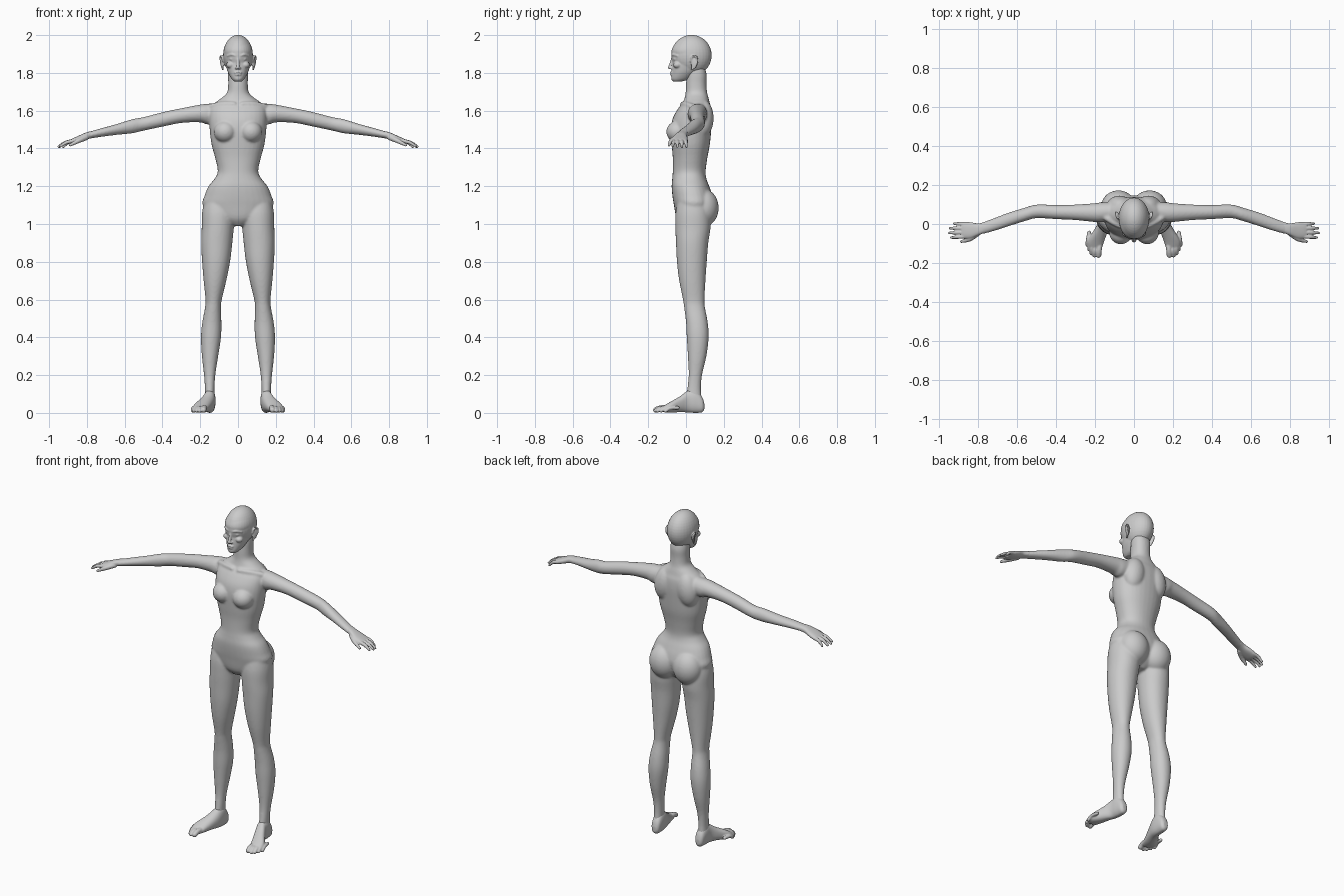
import bpy, bmesh, math
from mathutils import Matrix, Vector

N = 32


def spline(rows, steps=4):
    """Catmull-Rom interpolation through rows of numbers."""
    out = []
    for i in range(len(rows) - 1):
        p0, p1, p2 = rows[max(i - 1, 0)], rows[i], rows[i + 1]
        p3 = rows[min(i + 2, len(rows) - 1)]
        for k in range(steps):
            t = k / steps
            out.append([0.5 * (2 * b + (c - a) * t + (2 * a - 5 * b + 4 * c - d) * t * t
                               + (3 * b - a - 3 * c + d) * t ** 3)
                        for a, b, c, d in zip(p0, p1, p2, p3)])
    return out + [list(rows[-1])]


def skin(bm, rings):
    rings = [[bm.verts.new(p) for p in r] for r in rings]
    for a, b in zip(rings, rings[1:]):
        for i in range(N):
            j = (i + 1) % N
            bm.faces.new((a[i], a[j], b[j], b[i]))
    bm.faces.new(rings[0][::-1])
    bm.faces.new(rings[-1])


def loft(bm, axis, rows, power=2.2):
    """Rows: position on axis, then min/max in the two other axes."""
    rings = []
    for t, a0, a1, b0, b1 in spline(rows):
        ring = []
        for i in range(N):
            ang = 2 * math.pi * i / N
            c, s = math.cos(ang), math.sin(ang)
            a = (a0 + a1) / 2 + (a1 - a0) / 2 * math.copysign(abs(c) ** (2 / power), c)
            b = (b0 + b1) / 2 + (b1 - b0) / 2 * math.copysign(abs(s) ** (2 / power), s)
            ring.append({'x': (t, a, b), 'y': (a, t, b), 'z': (a, b, t)}[axis])
        rings.append(ring)
    skin(bm, rings)


def sym(rows):
    """z, half width, front, back -> loft rows."""
    return [(z, -w, w, f, b) for z, w, f, b in rows]


def ball(bm, centre, radii, rot=(0, 0, 0)):
    m = Matrix.Translation(centre)
    for ang, ax in zip(rot, 'XYZ'):
        m = m @ Matrix.Rotation(ang, 4, ax)
    bmesh.ops.create_uvsphere(bm, u_segments=32, v_segments=20, radius=1,
                              matrix=m @ Matrix.Diagonal((*radii, 1)))


def tube(bm, pts):
    """Round-ended tube through (x, y, z, radius) points."""
    pts = spline(pts, 3)
    rings = []
    for i, p in enumerate(pts):
        d = Vector(pts[min(i + 1, len(pts) - 1)][:3]) - Vector(pts[max(i - 1, 0)][:3])
        q = d.to_track_quat('Z', 'Y')
        rings.append([Vector(p[:3]) + q @ Vector((math.cos(2 * math.pi * k / N) * p[3],
                                                  math.sin(2 * math.pi * k / N) * p[3], 0))
                      for k in range(N)])
    skin(bm, rings)
    for p in (pts[0], pts[-1]):
        ball(bm, p[:3], (p[3],) * 3)


def mirror(bm):
    d = bmesh.ops.duplicate(bm, geom=bm.verts[:] + bm.edges[:] + bm.faces[:])
    for v in d['geom']:
        if isinstance(v, bmesh.types.BMVert):
            v.co.x *= -1


def finish(bm, name, voxel, smooth):
    bmesh.ops.recalc_face_normals(bm, faces=bm.faces[:])
    me = bpy.data.meshes.new(name)
    bm.to_mesh(me)
    bm.free()
    ob = bpy.data.objects.new(name, me)
    bpy.context.collection.objects.link(ob)
    r = ob.modifiers.new('fuse', 'REMESH')
    r.mode = 'VOXEL'
    r.voxel_size = voxel
    r.use_smooth_shade = True
    s = ob.modifiers.new('soften', 'SMOOTH')
    s.factor, s.iterations = 0.5, smooth
    return ob


# Body: arms, legs, bust, shoulder blades and buttocks on one side, mirrored
bm = bmesh.new()
loft(bm, 'x', [(.09, .03, .11, 1.54, 1.64), (.16, .01, .112, 1.527, 1.637),
               (.20, .01, .107, 1.538, 1.632), (.30, .02, .1, 1.535, 1.613),
               (.40, .025, .098, 1.515, 1.592), (.50, .03, .1, 1.494, 1.566),
               (.56, .015, .084, 1.48, 1.555), (.64, -.01, .06, 1.472, 1.53),
               (.72, -.036, .03, 1.462, 1.508), (.79, -.055, .004, 1.451, 1.488)], 2)
loft(bm, 'z', [(1.14, .03, .175, -.04, .11), (1.06, .015, .19, -.055, .13),
               (.98, .022, .192, -.056, .13), (.90, .03, .195, -.053, .118),
               (.80, .042, .19, -.048, .11), (.70, .062, .182, -.036, .103),
               (.60, .086, .172, -.016, .098), (.56, .09, .174, -.01, .1),
               (.48, .088, .189, .0, .115), (.40, .09, .196, .004, .12),
               (.30, .105, .191, .01, .108), (.20, .12, .18, .014, .085),
               (.12, .125, .175, .006, .079), (.05, .124, .178, .0, .085)], 2.1)
ball(bm, (.068, -.044, 1.488), (.06, .06, .058))
ball(bm, (.075, .09, 1.56), (.065, .056, .1), (0, -.15, 0))
ball(bm, (.08, .093, 1.085), (.088, .08, .1))
tube(bm, [(.02, -.02, 1.635, .012), (.08, -.005, 1.635, .014), (.14, .03, 1.622, .016)])
mirror(bm)

# Trunk and neck
loft(bm, 'z', sym([(.99, .035, -.02, .08), (1.03, .13, -.05, .12), (1.10, .187, -.064, .145),
                   (1.15, .177, -.072, .14), (1.20, .156, -.076, .123), (1.24, .124, -.073, .108),
                   (1.28, .107, -.07, .104), (1.35, .121, -.07, .113), (1.42, .14, -.076, .126),
                   (1.50, .15, -.08, .134), (1.56, .153, -.07, .138), (1.61, .15, -.043, .135),
                   (1.64, .125, -.018, .126), (1.665, .09, -.008, .12), (1.695, .058, -.002, .112),
                   (1.74, .052, .0, .108), (1.79, .053, .004, .109), (1.83, .05, .01, .1)]), 2.2)
finish(bm, 'body', .006, 8)

# Head: ears, brows, eyelids, cheeks and nostrils mirrored
bm = bmesh.new()
ball(bm, (.083, .044, 1.853), (.007, .018, .034), (-.15, 0, -.35))
tube(bm, [(.079, .026, 1.862, .005), (.088, .034, 1.888, .005), (.094, .056, 1.884, .005),
          (.092, .06, 1.858, .005), (.085, .046, 1.832, .005), (.08, .032, 1.82, .006)])
tube(bm, [(.014, -.073, 1.891, .005), (.034, -.067, 1.897, .006), (.056, -.044, 1.89, .005)])
ball(bm, (.031, -.055, 1.873), (.015, .013, .008))
ball(bm, (.04, -.045, 1.842), (.022, .023, .018))
ball(bm, (.009, -.079, 1.825), (.007, .009, .006))
mirror(bm)
# Skull, jaw and face
ball(bm, (0, .029, 1.893), (.079, .107, .108))
loft(bm, 'z', sym([(1.755, .02, -.068, -.02), (1.768, .034, -.078, .02), (1.80, .052, -.076, .06),
                   (1.83, .062, -.074, .09), (1.855, .068, -.071, .11), (1.875, .073, -.067, .12),
                   (1.893, .075, -.074, .12), (1.92, .076, -.076, .12), (1.95, .066, -.06, .11),
                   (1.975, .046, -.03, .09)]), 2.1)
# Nose and lips
tube(bm, [(0, -.07, 1.885, .007), (0, -.077, 1.855, .008), (0, -.086, 1.828, .0095)])
ball(bm, (0, -.073, 1.802), (.022, .012, .0055))
ball(bm, (0, -.072, 1.79), (.019, .012, .006))
finish(bm, 'head', .0038, 4)

# Hands: palm, fingers, thumb
bm = bmesh.new()
loft(bm, 'x', [(.765, -.044, .012, 1.458, 1.493), (.80, -.058, .003, 1.448, 1.486),
               (.84, -.074, .009, 1.434, 1.469), (.872, -.075, .01, 1.425, 1.455),
               (.888, -.069, .005, 1.426, 1.447)], 2.4)
for y0, x1, y1, z1 in [(-.064, .945, -.07, 1.412), (-.043, .955, -.046, 1.41),
                       (-.021, .951, -.022, 1.408), (-.001, .93, .002, 1.408)]:
    tube(bm, [(.865, y0, 1.441, .0105), ((.87 + x1) / 2, (y0 + y1) / 2, 1.432, .0095),
              (x1 - .005, y1, z1, .0065)])
tube(bm, [(.805, -.048, 1.458, .015), (.845, -.078, 1.44, .012), (.888, -.09, 1.418, .0075)])
mirror(bm)
finish(bm, 'hands', .0034, 3)

# Feet: heel, arch, toes
bm = bmesh.new()
loft(bm, 'y', [(.097, .136, .16, .018, .05), (.085, .123, .173, .003, .085),
               (.05, .119, .179, .0, .125), (.01, .121, .184, .002, .118),
               (-.03, .132, .205, .004, .089), (-.08, .15, .235, .001, .06),
               (-.11, .16, .238, .003, .043), (-.13, .168, .225, .006, .032)], 2.3)
for x0, x1, y1, r in [(.176, .182, -.16, .0145), (.195, .204, -.162, .0105), (.21, .219, -.15, .01),
                      (.222, .231, -.131, .0095), (.231, .24, -.108, .0095)]:
    tube(bm, [(x0, y1 + .065, .027, r), (x1 - .002, y1 + .025, .026, r), (x1, y1, r + .001, r)])
mirror(bm)
finish(bm, 'feet', .004, 3)
